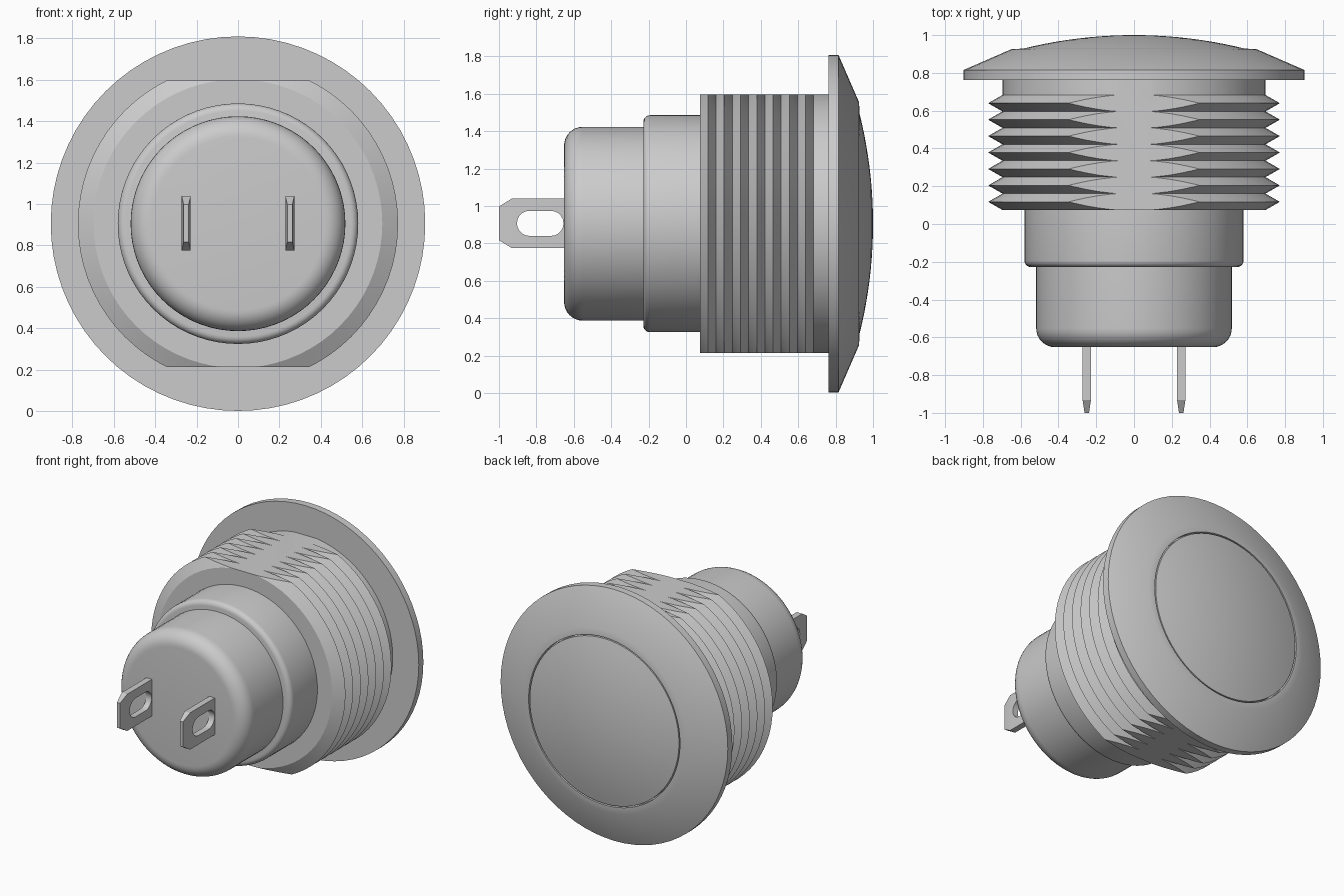
import bpy, bmesh, math
from mathutils import Vector

if "Cube" in bpy.data.objects:
    bpy.data.objects.remove(bpy.data.objects["Cube"])

ZC = 0.905      # height of the turning axis
SEGS = 72


def finish(bm, name, smooth=True):
    bmesh.ops.recalc_face_normals(bm, faces=bm.faces)
    mesh = bpy.data.meshes.new(name)
    bm.to_mesh(mesh)
    bm.free()
    obj = bpy.data.objects.new(name, mesh)
    bpy.context.collection.objects.link(obj)
    if smooth:
        bpy.ops.object.select_all(action='DESELECT')
        obj.select_set(True)
        bpy.context.view_layer.objects.active = obj
        bpy.ops.object.shade_smooth_by_angle(angle=math.radians(28))
    return obj


def lathe(profile):
    """Revolve (radius, y) points around the y axis at height ZC."""
    bm = bmesh.new()
    verts = [bm.verts.new((r, y, ZC)) for r, y in profile]
    edges = [bm.edges.new(p) for p in zip(verts, verts[1:])]
    bmesh.ops.spin(bm, geom=verts + edges, cent=(0, 0, ZC), axis=(0, 1, 0),
                   angle=math.tau, steps=SEGS, use_duplicate=False)
    bmesh.ops.remove_doubles(bm, verts=bm.verts, dist=1e-5)
    return bm


def fillet(r, y, rad, n=8):
    """Rounded corner from the front face (y) to the side wall (r)."""
    return [(r - rad + rad * math.sin(a), y + rad - rad * math.cos(a))
            for a in (math.pi / 2 * i / n for i in range(n + 1))]


# Bezel flange with a seat for the button
finish(lathe([(0, 0.763), (0.903, 0.763), (0.903, 0.815), (0.65, 0.925),
              (0.602, 0.928), (0.602, 0.89), (0, 0.89)]), "bezel")

# Domed button
R, H = 0.593, 0.073
S = (R * R + H * H) / (2 * H)
half = math.asin(R / S)
dome = [(S * math.sin(half * i / 10), 1.0 - S + S * math.cos(half * i / 10))
        for i in range(11)]
finish(lathe(dome + [(R, 0.885), (0, 0.885)]), "button")

# Threaded barrel with flats cut on top and bottom
PITCH, ROOT, CREST, END = 0.087, 0.696, 0.772, 0.074
thread = [(0, END), (ROOT, END)]
for i in range(7):
    y = END + i * PITCH
    thread += [(CREST, y + PITCH / 2), (ROOT, y + PITCH)]
bm = lathe(thread + [(ROOT, 0.77), (0, 0.77)])
for s in (1, -1):
    cut = bmesh.ops.bisect_plane(
        bm, geom=bm.verts[:] + bm.edges[:] + bm.faces[:], dist=1e-6,
        plane_co=(0, 0, ZC + s * 0.69), plane_no=(0, 0, s), clear_outer=True)
    rim = [e for e in cut["geom_cut"] if isinstance(e, bmesh.types.BMEdge)]
    bmesh.ops.edgeloop_fill(bm, edges=rim)
finish(bm, "threaded_barrel")

# Stepped rear housing
finish(lathe([(0, -0.228)] + fillet(0.58, -0.228, 0.035, 5)
             + [(0.58, 0.08), (0, 0.08)]), "collar")
finish(lathe([(0, -0.652)] + fillet(0.518, -0.652, 0.1)
             + [(0.518, -0.2), (0, -0.2)]), "rear_housing")

# Solder terminals: tapered blades with a stadium slot
for side, x in (("left", -0.25), ("right", 0.25)):
    bm = bmesh.new()
    rings = []
    for y, t, h in ((-0.6, 0.022, 0.132), (-0.932, 0.022, 0.132),
                    (-1.0, 0.012, 0.09)):
        rings.append([bm.verts.new((x + sx * t, y, ZC + 0.002 + sz * h))
                      for sx, sz in ((-1, -1), (1, -1), (1, 1), (-1, 1))])
    for a, b in zip(rings, rings[1:]):
        for i in range(4):
            j = (i + 1) % 4
            bm.faces.new((a[i], a[j], b[j], b[i]))
    bm.faces.new(rings[0])
    bm.faces.new(rings[-1])
    blade = finish(bm, side + "_terminal", smooth=False)

    bm = bmesh.new()
    r = 0.067
    outline = []
    for cy, start in ((-0.722, -90), (-0.837, 90)):
        for i in range(11):
            a = math.radians(start + 18 * i)
            outline.append(bm.verts.new((x - 0.1, cy + r * math.cos(a),
                                         ZC + 0.002 + r * math.sin(a))))
    face = bm.faces.new(outline)
    ext = bmesh.ops.extrude_face_region(bm, geom=[face], use_keep_orig=True)
    bmesh.ops.translate(bm, vec=Vector((0.2, 0, 0)), verts=[
        v for v in ext["geom"] if isinstance(v, bmesh.types.BMVert)])
    cutter = finish(bm, side + "_slot_cutter", smooth=False)
    cutter.hide_render = True

    mod = blade.modifiers.new("slot", 'BOOLEAN')
    mod.operation, mod.solver, mod.object = 'DIFFERENCE', 'EXACT', cutter
    bpy.ops.object.select_all(action='DESELECT')
    blade.select_set(True)
    bpy.context.view_layer.objects.active = blade
    bpy.ops.object.modifier_apply(modifier="slot")
    bpy.data.objects.remove(cutter)
    bpy.ops.object.shade_smooth_by_angle(angle=math.radians(25))
